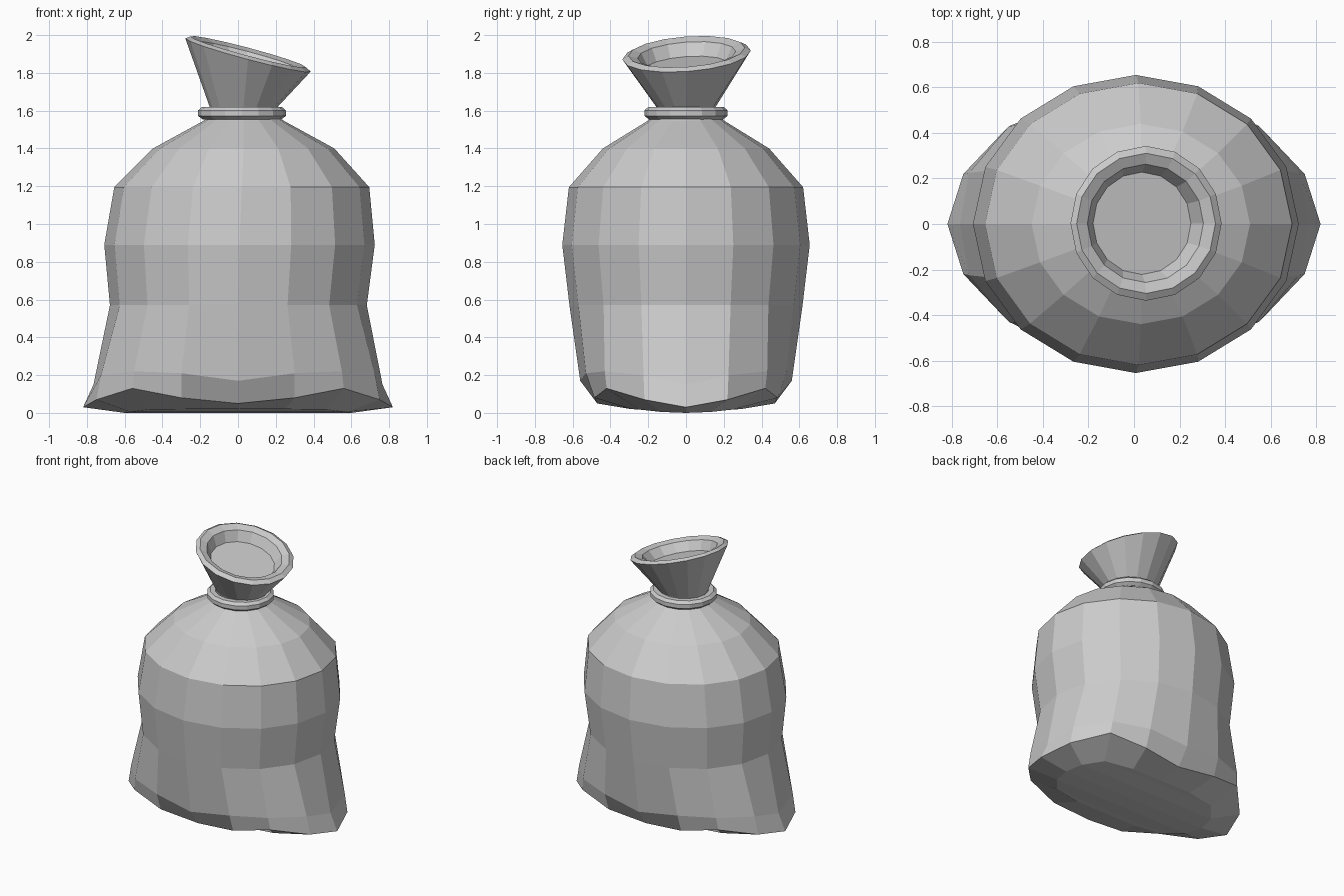
import bpy, bmesh, math

if "Cube" in bpy.data.objects:
    bpy.data.objects.remove(bpy.data.objects["Cube"])

N = 16


def ellipse(cx, a, b, z, cy=0.0, slope_x=0.0, slope_y=0.0):
    """16 sided ring; z is the height at the ring centre, slopes tilt it."""
    pts = []
    for k in range(N):
        t = 2 * math.pi * k / N
        dx, dy = a * math.cos(t), b * math.sin(t)
        pts.append((cx + dx, cy + dy, z + slope_x * dx + slope_y * dy))
    return pts


def mirrored(quarter):
    """Full 16 point ring from 5 points running from +x to +y."""
    half = quarter + [(-x, y, z) for x, y, z in quarter[-2::-1]]
    return half + [(x, -y, z) for x, y, z in half[-2:0:-1]]


def strip_cap(bm, ring, flip):
    """Close a ring with strips running across from one side to the other."""
    h = N // 2
    # strips along x pair vertex k with vertex 8-k (and the mirrored half)
    for k in range(-h // 2, h // 2):
        quad = [ring[k % N], ring[(k + 1) % N],
                ring[(h - k - 1) % N], ring[(h - k) % N]]
        quad = list(dict.fromkeys(quad))
        if flip:
            quad.reverse()
        bm.faces.new(quad)


def loft(name, rings, cap_start=False, cap_end=False, closed=False):
    bm = bmesh.new()
    vr = [[bm.verts.new(p) for p in r] for r in rings]
    pairs = list(zip(vr, vr[1:]))
    if closed:
        pairs.append((vr[-1], vr[0]))
    for a, b in pairs:
        for k in range(N):
            j = (k + 1) % N
            bm.faces.new((a[k], a[j], b[j], b[k]))
    if cap_start:
        strip_cap(bm, vr[0], True)
    if cap_end:
        strip_cap(bm, vr[-1], False)
    bmesh.ops.recalc_face_normals(bm, faces=bm.faces)
    me = bpy.data.meshes.new(name)
    bm.to_mesh(me)
    bm.free()
    ob = bpy.data.objects.new(name, me)
    bpy.context.collection.objects.link(ob)
    return ob


# Rim plane shared by the lip and the inside of the mouth
def rim(cx, a, b, drop):
    z = 1.9 - 0.265 * (cx - 0.053) - drop
    return ellipse(cx, a, b, z, 0.003, -0.265, 0.07)


# Sack: seated base with pulled-out corners, body, shoulders, neck and mouth
sack_rings = [
    mirrored([(.60, 0, .0), (.57, .13, .005), (.47, .25, .018),
              (.25, .29, .02), (0, .29, .02)]),
    mirrored([(.82, 0, .03), (.75, .22, .07), (.56, .42, .13),
              (.30, .485, .08), (0, .47, .05)]),
    mirrored([(.765, 0, .15), (.725, .225, .20), (.55, .43, .22),
              (.30, .53, .21), (0, .56, .17)]),
    ellipse(0.002, .68, .617, .57),
    ellipse(0.008, .716, .655, .89),
    ellipse(0.02, .675, .62, 1.195),
    ellipse(0.03, .48, .44, 1.40),
    ellipse(0.03, .215, .205, 1.545),
    ellipse(0.03, .165, .155, 1.58),
    ellipse(0.03, .18, .157, 1.62),
    rim(0.053, .332, .34, 0.005),
    rim(0.053, .305, .308, -0.012),
    rim(0.050, .255, .26, 0.005),
    rim(0.035, .215, .225, 0.075),
]
loft("sack", sack_rings, cap_start=True, cap_end=True)

# Cord tied round the neck
cord = [(.17, 1.555), (.20, 1.552), (.226, 1.572),
        (.226, 1.602), (.205, 1.62), (.17, 1.62)]
loft("neck_tie", [ellipse(0.021, r + .006, r - .006, z) for r, z in cord],
     closed=True)
